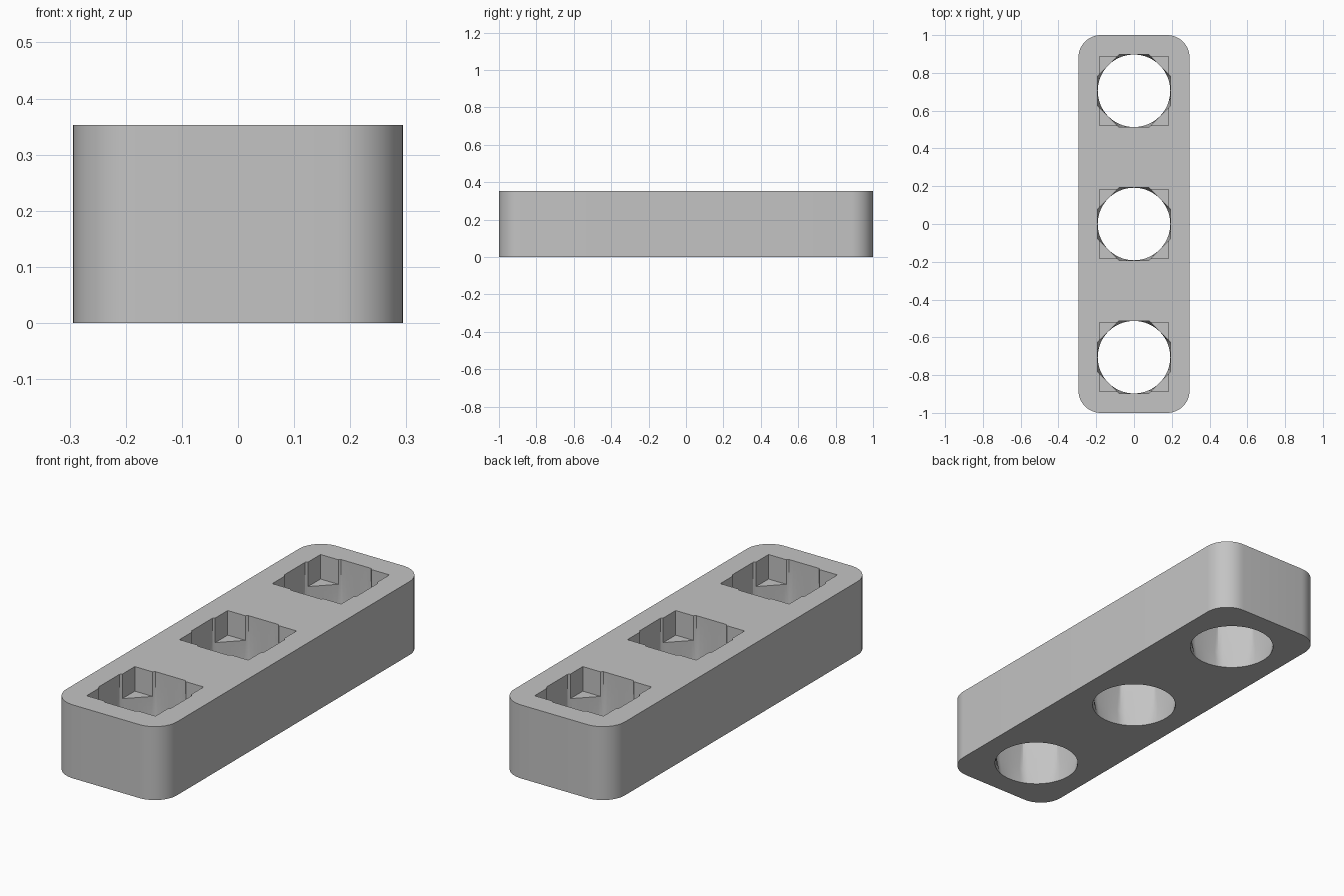
import bpy, bmesh, math

if "Cube" in bpy.data.objects:
    bpy.data.objects.remove(bpy.data.objects["Cube"])

W, L, H = 0.588, 2.0, 0.353      # block size
R = 0.118                        # corner radius
HOLE = 0.192                     # round hole radius / octagon apothem
POCKET = 0.183                   # half side of square pocket
LEDGE, BLEND = 0.235, 0.08       # pocket floor, top of round-to-octagon blend
CENTRES = (-0.705, 0.0, 0.705)

grey = bpy.data.materials.new("light_grey")
grey.diffuse_color = (0.55, 0.55, 0.55, 1)
grey.use_nodes = True
grey.node_tree.nodes["Principled BSDF"].inputs["Base Color"].default_value = grey.diffuse_color


def loft(bm, rings):
    """Skin closed rings of (x, y, z) points and cap both ends."""
    loops = [[bm.verts.new(p) for p in ring] for ring in rings]
    n = len(loops[0])
    for a, b in zip(loops, loops[1:]):
        for i in range(n):
            j = (i + 1) % n
            bm.faces.new((a[i], a[j], b[j], b[i]))
    bm.faces.new(loops[0][::-1])
    bm.faces.new(loops[-1])


def make_object(name, bm):
    bmesh.ops.recalc_face_normals(bm, faces=bm.faces[:])
    mesh = bpy.data.meshes.new(name)
    bm.to_mesh(mesh)
    bm.free()
    mesh.materials.append(grey)
    ob = bpy.data.objects.new(name, mesh)
    bpy.context.collection.objects.link(ob)
    return ob


def hole_ring(cy, z, octagonal, n=64):
    pts = []
    for i in range(n):
        a = 2 * math.pi * i / n
        r = HOLE
        if octagonal:
            off = (a + math.pi / 8) % (math.pi / 4) - math.pi / 8
            r = HOLE / math.cos(off)
        pts.append((r * math.cos(a), cy + r * math.sin(a), z))
    return pts


# Rounded block
outline = []
for k, (sx, sy) in enumerate(((1, 1), (-1, 1), (-1, -1), (1, -1))):
    for i in range(13):
        a = math.pi / 2 * (k + i / 12)
        outline.append((sx * (W / 2 - R) + R * math.cos(a),
                        sy * (L / 2 - R) + R * math.sin(a)))
bm = bmesh.new()
loft(bm, [[(x, y, z) for x, y in outline] for z in (0, H)])
block = make_object("block", bm)

# Through holes: round at the bottom, blending into an octagon
bm = bmesh.new()
for cy in CENTRES:
    loft(bm, [hole_ring(cy, -0.1, False), hole_ring(cy, 0.0, False),
              hole_ring(cy, BLEND, True), hole_ring(cy, H + 0.1, True)])
hole_cutter = make_object("hole_cutter", bm)

# Square pockets in the top
bm = bmesh.new()
for cy in CENTRES:
    square = [(sx * POCKET, cy + sy * POCKET)
              for sx, sy in ((1, 1), (-1, 1), (-1, -1), (1, -1))]
    loft(bm, [[(x, y, z) for x, y in square] for z in (LEDGE, H + 0.15)])
pocket_cutter = make_object("pocket_cutter", bm)

# Cut the block
bpy.context.view_layer.objects.active = block
for cutter in (hole_cutter, pocket_cutter):
    cutter.hide_render = True
    mod = block.modifiers.new(cutter.name, 'BOOLEAN')
    mod.operation = 'DIFFERENCE'
    mod.solver = 'EXACT'
    mod.object = cutter
    bpy.ops.object.modifier_apply(modifier=mod.name)
    bpy.data.objects.remove(cutter, do_unlink=True)

# Smooth the curved walls, keep the edges sharp
bpy.ops.object.select_all(action='DESELECT')
block.select_set(True)
bpy.ops.object.shade_smooth_by_angle(angle=math.radians(30))
